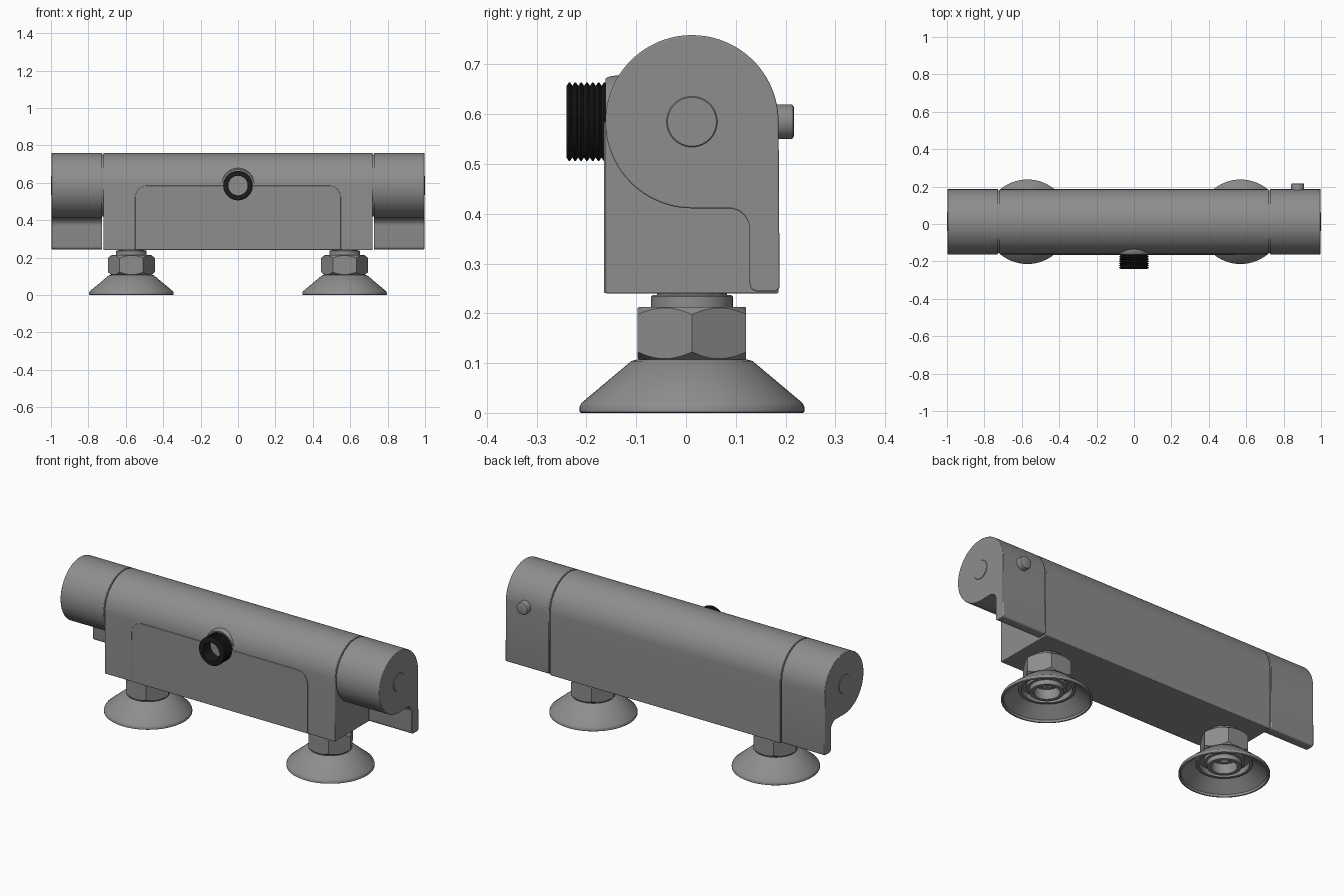
import bpy, bmesh
from math import sin, cos, pi, radians

if "Cube" in bpy.data.objects:
    bpy.data.objects.remove(bpy.data.objects["Cube"])


def material(name, value):
    mat = bpy.data.materials.new(name)
    mat.use_nodes = True
    colour = (value, value, value, 1)
    mat.diffuse_color = colour
    mat.node_tree.nodes["Principled BSDF"].inputs["Base Color"].default_value = colour
    return mat


GREY = material("satin grey", 0.27)
BLACK = material("black", 0.012)
CY, CZ, R = 0.012, 0.585, 0.174      # centre and radius of the round bar
FOOT_X = 0.57

# Local (u, v, w) to world, w running along the named axis
AXES = {
    "x": lambda u, v, w: (w, u, v),
    "y": lambda u, v, w: (u, w, v),
    "z": lambda u, v, w: (u, v, w),
}


def finish(name, bm, mat, bevel=0):
    bmesh.ops.recalc_face_normals(bm, faces=bm.faces)
    mesh = bpy.data.meshes.new(name)
    bm.to_mesh(mesh)
    bm.free()
    mesh.materials.append(mat)
    mesh.shade_smooth()
    mesh.set_sharp_from_angle(angle=radians(30))
    obj = bpy.data.objects.new(name, mesh)
    bpy.context.collection.objects.link(obj)
    if bevel:
        mod = obj.modifiers.new("soft edges", "BEVEL")
        mod.width = bevel
        mod.segments = 2
        mod.limit_method = "ANGLE"
        mod.angle_limit = radians(40)
    return obj


def skin(name, rings, mat, bevel=0, caps=True, loop=False):
    """Joins rings of points with quads."""
    bm = bmesh.new()
    rows = [[bm.verts.new(p) for p in ring] for ring in rings]
    n = len(rows[0])
    pairs = list(zip(rows, rows[1:])) + ([(rows[-1], rows[0])] if loop else [])
    for a, b in pairs:
        for i in range(n):
            j = (i + 1) % n
            bm.faces.new((a[i], a[j], b[j], b[i]))
    if caps and not loop:
        bm.faces.new(rows[0])
        bm.faces.new(rows[-1])
    return finish(name, bm, mat, bevel)


def prism(name, outline, axis, start, end, mat, bevel=0):
    put = AXES[axis]
    rings = [[put(u, v, w) for u, v in outline] for w in (start, end)]
    return skin(name, rings, mat, bevel)


def lathe(name, profile, axis, centre, mat, loop=False, steps=64):
    """Turns (radius, position) pairs around an axis."""
    put = AXES[axis]
    turn = [2 * pi * i / steps for i in range(steps)]
    rings = [[put(centre[0] + r * cos(t), centre[1] + r * sin(t), w) for t in turn]
             for r, w in profile]
    return skin(name, rings, mat, loop=loop)


def arc(cu, cv, r, a, b, steps):
    angles = [radians(a + (b - a) * i / steps) for i in range(steps + 1)]
    return [(cu + r * cos(t), cv + r * sin(t)) for t in angles]


# Main body: round top, square bottom
bar = arc(CY, CZ, R, 0, 180, 40)
prism("body", bar + [(CY - R, 0.24), (CY + R, 0.24)], "x", -0.72, 0.72, GREY, 0.003)

# Front panel, slightly proud of the body
panel = arc(0.485, 0.52, 0.065, 0, 90, 8) + arc(-0.485, 0.52, 0.065, 90, 180, 8)
prism("front_panel", panel + [(-0.55, 0.241), (0.55, 0.241)], "y", -0.165, -0.15, GREY, 0.002)

# Outlet boss, threaded outlet and its inner plug
lathe("outlet_boss", [(0.098, -0.08), (0.093, -0.14), (0.09, -0.157), (0.086, -0.162)],
      "y", (0, CZ), GREY)
TEETH, FRONT, BACK = 7, -0.24, -0.158
pitch = (BACK - FRONT) / TEETH
thread = [(0.052, BACK), (0.052, FRONT)]
for i in range(TEETH):
    w = FRONT + i * pitch
    thread += [(0.072, w), (0.079, w + pitch * 0.4), (0.079, w + pitch * 0.6)]
thread.append((0.072, BACK))
lathe("threaded_outlet", thread, "y", (0, CZ), BLACK, loop=True)
lathe("outlet_plug", [(0.053, -0.172), (0.053, -0.15)], "y", (0, CZ), GREY)

# End handles: round knob with a leg down the back
handle = (arc(CY, CZ, R, 0, 270, 64)
          + arc(0.085, 0.368, 0.043, 90, 0, 8)
          + arc(0.143, 0.259, 0.015, 180, 270, 4)
          + arc(0.178, 0.254, 0.01, 270, 360, 4))
for side, label in ((1, "left"), (-1, "right")):
    prism(label + "_handle", handle, "x", side * 0.726, side * 0.997, GREY, 0.003)
    lathe(label + "_handle_core", [(0.166, side * 0.7), (0.166, side * 0.74)],
          "x", (CY, CZ), GREY)
    lathe(label + "_handle_cap",
          [(0.051, side * 0.98), (0.051, side * 0.998), (0.049, side)],
          "x", (CY, CZ), GREY)

# Safety button on the back of the left handle
lathe("safety_button", [(0.035, 0.17), (0.035, 0.211), (0.033, 0.215), (0.029, 0.217)],
      "y", (0.875, CZ), GREY, steps=40)


def hex_nut(name, x, flat, low, high):
    """Hexagon with rounded-off corners, points towards the sides."""
    spots = []
    for i in range(72):
        t = 2 * pi * i / 72
        spots.append((t, flat / cos((t % (pi / 3)) - pi / 6)))
    def ring(z, slope, inner):
        return [(x + (inner or r) * cos(t), CY + (inner or r) * sin(t), z + slope * (r - flat))
                for t, r in spots]
    skin(name, [ring(low, 0, flat * 0.98), ring(low + 0.002, 0.8, 0),
                ring(high - 0.002, -0.8, 0), ring(high, 0, flat * 0.98)], GREY)


# Wall connections: hollow flange, inner sleeve, nut and neck
flange = [(0.112, 0.107), (0.122, 0.104), (0.222, 0.02), (0.226, 0.012), (0.226, 0.002),
          (0.223, 0), (0.216, 0), (0.213, 0.012), (0.14, 0.075), (0.14, 0.06),
          (0.125, 0.06), (0.125, 0.09), (0.09, 0.09)]
sleeve = [(0.1, 0.1), (0.1, 0.07), (0.085, 0.07), (0.085, 0.045), (0.065, 0.045),
          (0.065, 0.1), (0.045, 0.1), (0.045, 0.12), (0.1, 0.12)]
neck = [(0.082, 0.2), (0.082, 0.234), (0.079, 0.237), (0.07, 0.237), (0.07, 0.25)]
for side, label in ((1, "left"), (-1, "right")):
    x = side * FOOT_X
    lathe(label + "_flange", flange, "z", (x, CY), GREY, loop=True)
    lathe(label + "_sleeve", sleeve, "z", (x, CY), GREY, loop=True)
    hex_nut(label + "_nut", x, 0.109, 0.107, 0.213)
    lathe(label + "_neck", neck, "z", (x, CY), GREY)
